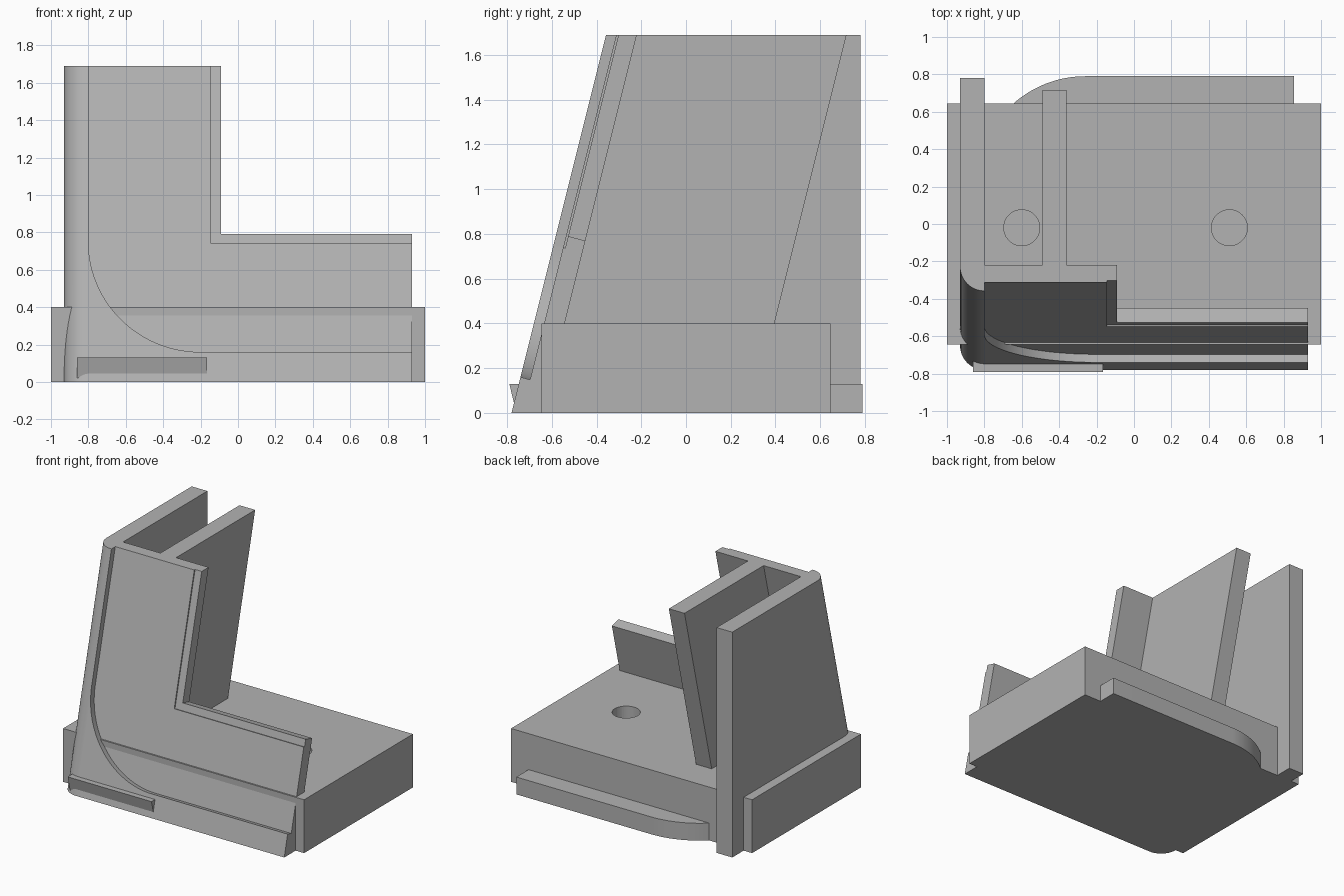
import bpy, bmesh, math

if "Cube" in bpy.data.objects:
    bpy.data.objects.remove(bpy.data.objects["Cube"])

LEAN = 0.25      # y shift per unit of height
TOP = 1.69

grey = bpy.data.materials.new("plain_grey")
grey.diffuse_color = (0.45, 0.45, 0.45, 1)
grey.use_nodes = True
grey.node_tree.nodes["Principled BSDF"].inputs["Base Color"].default_value = grey.diffuse_color


def loft(name, a, b, smooth=False):
    """Closed solid between two matching outlines."""
    bm = bmesh.new()
    va = [bm.verts.new(p) for p in a]
    vb = [bm.verts.new(p) for p in b]
    n = len(a)
    bm.faces.new(va)
    bm.faces.new(vb[::-1])
    for i in range(n):
        j = (i + 1) % n
        bm.faces.new((va[j], va[i], vb[i], vb[j]))
    bmesh.ops.recalc_face_normals(bm, faces=bm.faces)
    me = bpy.data.meshes.new(name)
    bm.to_mesh(me)
    bm.free()
    me.materials.append(grey)
    ob = bpy.data.objects.new(name, me)
    bpy.context.collection.objects.link(ob)
    if smooth:
        bpy.ops.object.select_all(action='DESELECT')
        ob.select_set(True)
        bpy.context.view_layer.objects.active = ob
        bpy.ops.object.shade_smooth_by_angle(angle=math.radians(30))
    return ob


def upright(name, outline, z0, z1, smooth=False):
    return loft(name, [(x, y, z0) for x, y in outline],
                [(x, y, z1) for x, y in outline], smooth)


def leaning(name, outline, front, back, smooth=False):
    """Sheet on the leaning plane; inner edges are cut square to it."""
    def layer(c, d):
        pts = []
        for x, z in outline:
            if 0 < z < TOP:
                z -= LEAN * d
            pts.append((x, c + LEAN * z, z))
        return pts
    return loft(name, layer(front, 0), layer(back, back - front), smooth)


def rect(x0, y0, x1, y1):
    return [(x0, y0), (x1, y0), (x1, y1), (x0, y1)]


def arc(cx, cy, rx, ry, a0, a1, n):
    return [(cx + rx * math.cos(math.radians(a0 + (a1 - a0) * i / n)),
             cy + ry * math.sin(math.radians(a0 + (a1 - a0) * i / n)))
            for i in range(n + 1)]


# base block with two blind round holes
base = upright("base", rect(-1, -0.645, 1, 0.645), 0, 0.4)
for i, x in enumerate((-0.6, 0.51)):
    cutter = upright(f"hole_cutter_{i}", arc(x, -0.02, 0.096, 0.096, 0, 352.5, 47),
                     0.1, 0.6)
    cutter.hide_render = True
    cutter.hide_viewport = True
    mod = base.modifiers.new("hole", 'BOOLEAN')
    mod.operation = 'DIFFERENCE'
    mod.solver = 'EXACT'
    mod.object = cutter

# low rear lip with one swept end
sweep = math.degrees(math.asin(0.39 / 0.58))
upright("rear_lip", [(0.855, 0.64), (0.855, 0.79)]
        + arc(-0.26, 0.21, 0.58, 0.58, 90, 90 + sweep, 20) + [(-0.65, 0.64)],
        0, 0.13, True)

# tall side panel, rounded leaning front corner and upright back
front_edge = arc(-0.80, -0.65, 0.13, 0.13, 180, 270, 16)
rear_edge = [(-0.80, 0.78), (-0.93, 0.78)]
loft("side_panel", [(x, y, 0) for x, y in front_edge + rear_edge],
     [(x, y + LEAN * TOP, TOP) for x, y in front_edge]
     + [(x, y, TOP) for x, y in rear_edge], True)

# raised border sweeping from the side into the bottom strip
leaning("front_border", [(-0.8, 0)] + arc(-0.2, 0.75, 0.6, 0.59, 180, 270, 28)
        + [(0.93, 0.16), (0.93, 0)], -0.78, -0.734, True)


# angled front panel and the slightly larger plate behind it
def ell(right, shelf):
    return [(-0.8, 0), (0.93, 0), (0.93, shelf), (right, shelf),
            (right, TOP), (-0.8, TOP)]


leaning("front_panel", ell(-0.145, 0.74), -0.734, -0.724)
leaning("backing_plate", ell(-0.09, 0.79), -0.724, -0.6425)

# leaning support fin on top of the base
fin = [(-0.65 + LEAN * 0.4, 0.4), (0.295 + LEAN * 0.4, 0.4),
       (0.295 + LEAN * TOP, TOP), (-0.65 + LEAN * TOP, TOP)]
loft("support_fin", [(-0.49, y, z) for y, z in fin],
     [(-0.36, y, z) for y, z in fin])

# small wedge grip near the foot
wedge = [(-0.79, 0.13), (-0.73, 0.13), (-0.73, 0.02), (-0.763, 0.02)]
loft("wedge_grip", [(-0.86, y, z) for y, z in wedge],
     [(-0.165, y, z) for y, z in wedge])
